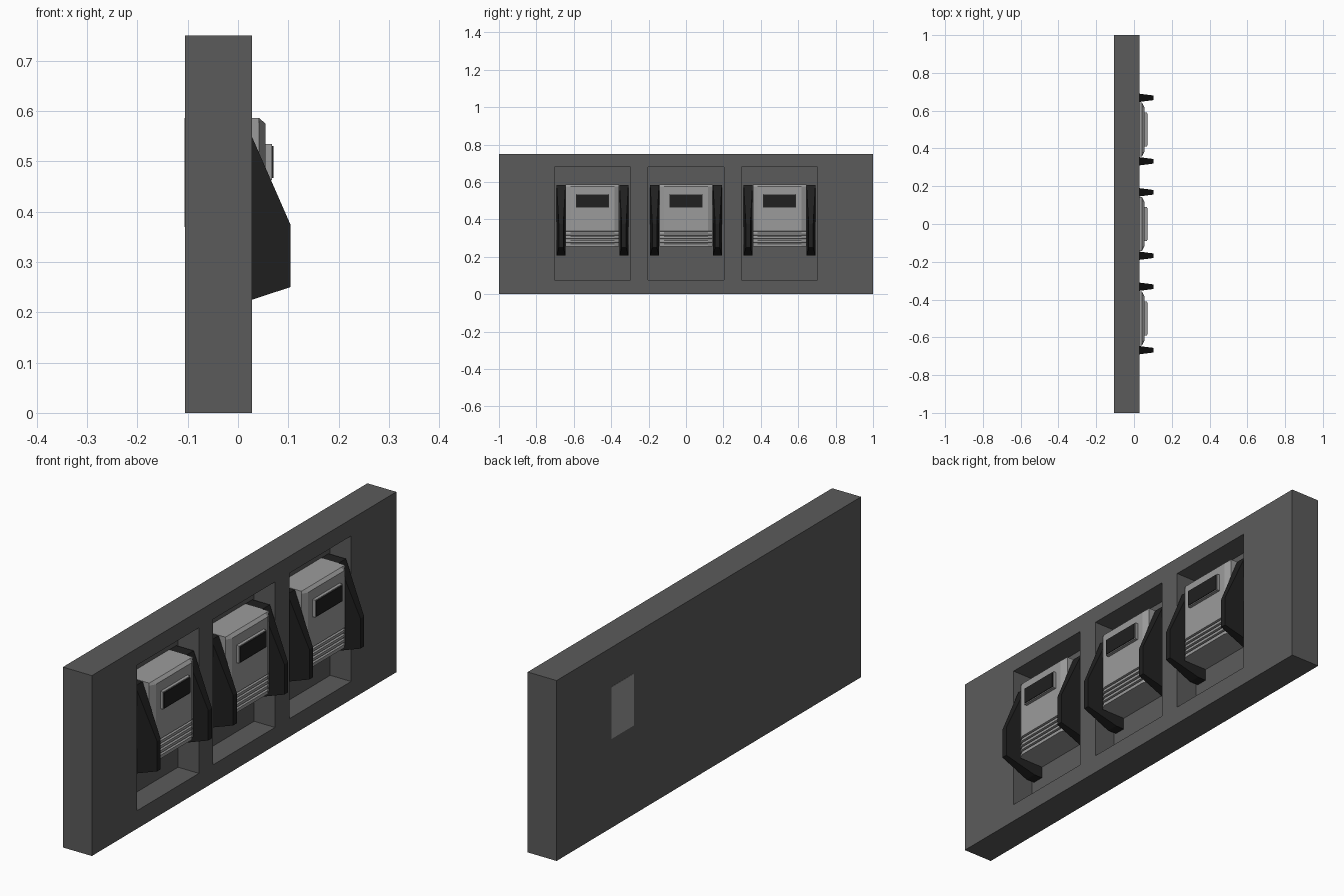
import bpy, bmesh

if "Cube" in bpy.data.objects:
    bpy.data.objects.remove(bpy.data.objects["Cube"], do_unlink=True)


def material(name, value):
    m = bpy.data.materials.new(name)
    m.use_nodes = True
    color = (value, value, value, 1)
    m.diffuse_color = color
    bsdf = next(n for n in m.node_tree.nodes if n.type == 'BSDF_PRINCIPLED')
    bsdf.inputs["Base Color"].default_value = color
    return m


PANEL = material("dark grey panel", 0.105)
SHELL = material("light grey shell", 0.33)
BLACK = material("near black", 0.014)

BACK, FACE, POCKET = -0.105, 0.028, -0.068
CENTRES = (-0.5, 0, 0.5)


def finish(name, bm, mat):
    bmesh.ops.recalc_face_normals(bm, faces=bm.faces)
    mesh = bpy.data.meshes.new(name)
    bm.to_mesh(mesh)
    bm.free()
    mesh.materials.append(mat)
    obj = bpy.data.objects.new(name, mesh)
    bpy.context.collection.objects.link(obj)
    return obj


def loft(name, rings, mat):
    """Skin a list of equal-length point rings and cap both ends."""
    bm = bmesh.new()
    loops = [[bm.verts.new(p) for p in ring] for ring in rings]
    for a, b in zip(loops, loops[1:]):
        for i in range(len(a)):
            j = (i + 1) % len(a)
            bm.faces.new((a[i], a[j], b[j], b[i]))
    bm.faces.new(loops[0])
    bm.faces.new(loops[-1])
    return finish(name, bm, mat)


def box(name, x, y, z, mat):
    rings = [[(x[0], y[0], h), (x[1], y[0], h), (x[1], y[1], h), (x[0], y[1], h)]
             for h in z]
    return loft(name, rings, mat)


# Wall panel, with a rectangular pocket for each unit
panel = box("wall_panel", (BACK, FACE), (-1, 1), (0, 0.75), PANEL)
for c in CENTRES:
    cutter = box("pocket_cutter", (POCKET, 0.2), (c - 0.203, c + 0.203),
                 (0.075, 0.68), PANEL)
    cutter.hide_render = True
    cutter.hide_viewport = True
    mod = panel.modifiers.new("pocket", 'BOOLEAN')
    mod.operation = 'DIFFERENCE'
    mod.solver = 'EXACT'
    mod.object = cutter
bpy.context.view_layer.update()
evaluated = panel.evaluated_get(bpy.context.evaluated_depsgraph_get())
cut_mesh = bpy.data.meshes.new_from_object(evaluated)
panel.modifiers.clear()
panel.data = cut_mesh
for obj in [o for o in bpy.data.objects if o.name.startswith("pocket_cutter")]:
    bpy.data.objects.remove(obj, do_unlink=True)


# Shell cross-section with chamfered front corners
def shell_ring(c, z, front):
    side = min(0.042, front)
    return [(POCKET, c - 0.143, z), (side, c - 0.143, z), (front, c - 0.118, z),
            (front, c + 0.118, z), (side, c + 0.143, z), (POCKET, c + 0.143, z)]


# Front depth by height: four sloped grooves low down, bevel at the top
levels = [(0.254, 0.055)]
for i in range(4):
    z = 0.268 + i * 0.02
    levels += [(z, 0.055), (z + 0.007, 0.046), (z + 0.009, 0.055)]
levels += [(0.575, 0.055), (0.586, 0.042)]

# Side profile of the guard arms
arm_profile = [(POCKET, 0.206), (-0.03, 0.206), (0.104, 0.25), (0.104, 0.375),
               (0.012, 0.585), (POCKET, 0.585)]


def arm_side(y_base, y_tip):
    """Arm outline, thinning toward its front edge."""
    return [(x, y_tip if x > 0.1 else y_base, z) for x, z in arm_profile]


for n, c in enumerate(CENTRES, 1):
    loft(f"shell_{n}", [shell_ring(c, z, f) for z, f in levels], SHELL)
    box(f"screen_frame_{n}", (0.05, 0.068), (c - 0.089, c + 0.089),
        (0.463, 0.535), SHELL)
    box(f"screen_{n}", (0.066, 0.071), (c - 0.085, c + 0.085),
        (0.467, 0.531), BLACK)
    for side, s in (("left", 1), ("right", -1)):
        loft(f"{side}_arm_{n}",
             [arm_side(c + s * 0.144, c + s * 0.156),
              arm_side(c + s * 0.192, c + s * 0.18)], BLACK)

# Light patch on the rear of the panel
box("rear_patch", (BACK - 0.001, BACK + 0.003), (0.493, 0.64), (0.37, 0.586), SHELL)
